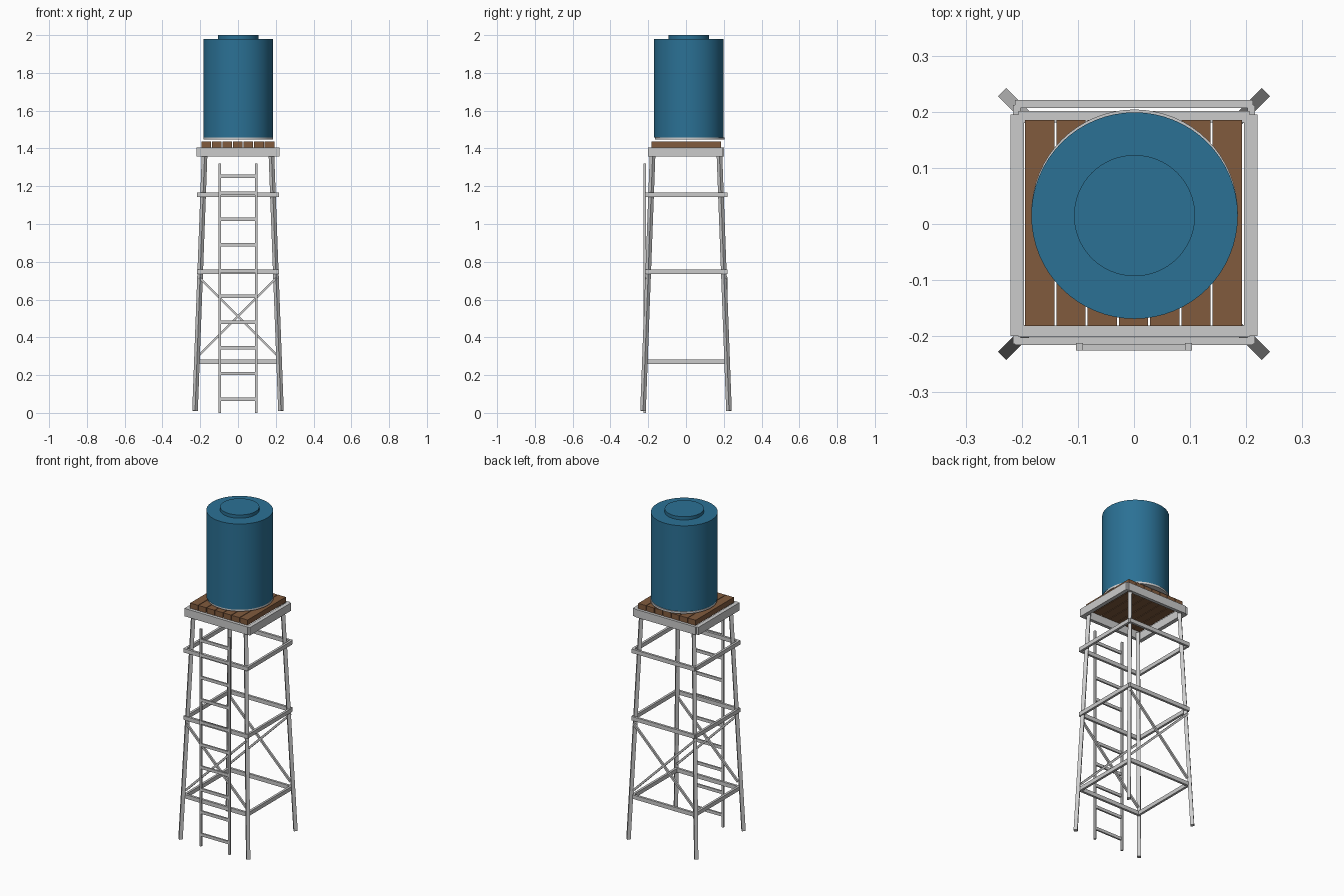
import bpy
from mathutils import Vector

if "Cube" in bpy.data.objects:
    bpy.data.objects.remove(bpy.data.objects["Cube"])


def material(name, rgb):
    m = bpy.data.materials.new(name)
    m.diffuse_color = (*rgb, 1)
    m.use_nodes = True
    m.node_tree.nodes["Principled BSDF"].inputs["Base Color"].default_value = m.diffuse_color
    return m


BLUE = material("blue_plastic", (0.024, 0.165, 0.30))
WOOD = material("brown_wood", (0.22, 0.105, 0.048))


def box(name, lo, hi, mat=None):
    lo, hi = Vector(lo), Vector(hi)
    bpy.ops.mesh.primitive_cube_add(size=1, location=(lo + hi) / 2)
    o = bpy.context.object
    o.name, o.scale = name, hi - lo
    if mat:
        o.data.materials.append(mat)
    return o


def bar(name, a, b, w, d):
    """Rectangular bar running from a to b."""
    a, b = Vector(a), Vector(b)
    o = box(name, (-w / 2, -d / 2, -(b - a).length / 2), (w / 2, d / 2, (b - a).length / 2))
    o.location = (a + b) / 2
    o.rotation_euler = (b - a).to_track_quat('Z', 'Y').to_euler()
    return o


def disc(name, r, y, z0, z1, mat=None):
    bpy.ops.mesh.primitive_cylinder_add(vertices=64, radius=r, depth=z1 - z0,
                                        location=(0.001, y, (z0 + z1) / 2))
    o = bpy.context.object
    o.name = name
    bpy.ops.object.shade_smooth_by_angle()
    if mat:
        o.data.materials.append(mat)


# Tank with lid and base plate
disc("tank_base_plate", 0.184, 0.02, 1.447, 1.459)
disc("tank_body", 0.184, 0.015, 1.459, 1.98, BLUE)
disc("tank_lid", 0.108, 0.015, 1.98, 2.0, BLUE)

# Deck planks
for i in range(7):
    x = -0.001 + (i - 3) * 0.0557
    box("deck_plank", (x - 0.026, -0.182, 1.405), (x + 0.026, 0.185, 1.437), WOOD)

# Deck frame
for s in (-1, 1):
    box("deck_side_beam", (s * 0.208 - 0.012, -0.2, 1.357), (s * 0.208 + 0.012, 0.195, 1.405))
    box("deck_cross_beam", (-0.206, s * 0.191 - 0.01, 1.357), (0.206, s * 0.191 + 0.01, 1.405))

# Splayed legs, turned to face the corners
for sx in (-1, 1):
    for sy in (-1, 1):
        bar("leg", (sx * 0.2275, sy * 0.2275, 0.011), (sx * 0.176, sy * 0.176, 1.39), 0.021, 0.021)

# Horizontal girts on all four sides
for z in (0.271, 0.746, 1.156):
    for y in (-0.209, 0.214):
        box("girt_crosswise", (-0.212, y - 0.007, z - 0.012), (0.212, y + 0.007, z + 0.012))
    for s in (-1, 1):
        box("girt_side", (s * 0.209 - 0.007, -0.214, z - 0.012), (s * 0.209 + 0.007, 0.212, z + 0.012))

# Cross braces on front and back
for y in (-0.208, 0.213):
    for s in (-1, 1):
        bar("cross_brace", (-s * 0.204, y, 0.308), (s * 0.204, y, 0.716), 0.012, 0.012)

# Ladder
for s in (-1, 1):
    box("ladder_rail", (s * 0.097 - 0.006, -0.225, 0), (s * 0.097 + 0.006, -0.212, 1.32))
for z in [0.072 + 0.1363 * i for i in range(9)] + [1.252]:
    box("ladder_rung", (-0.097, -0.225, z - 0.009), (0.097, -0.215, z + 0.009))
